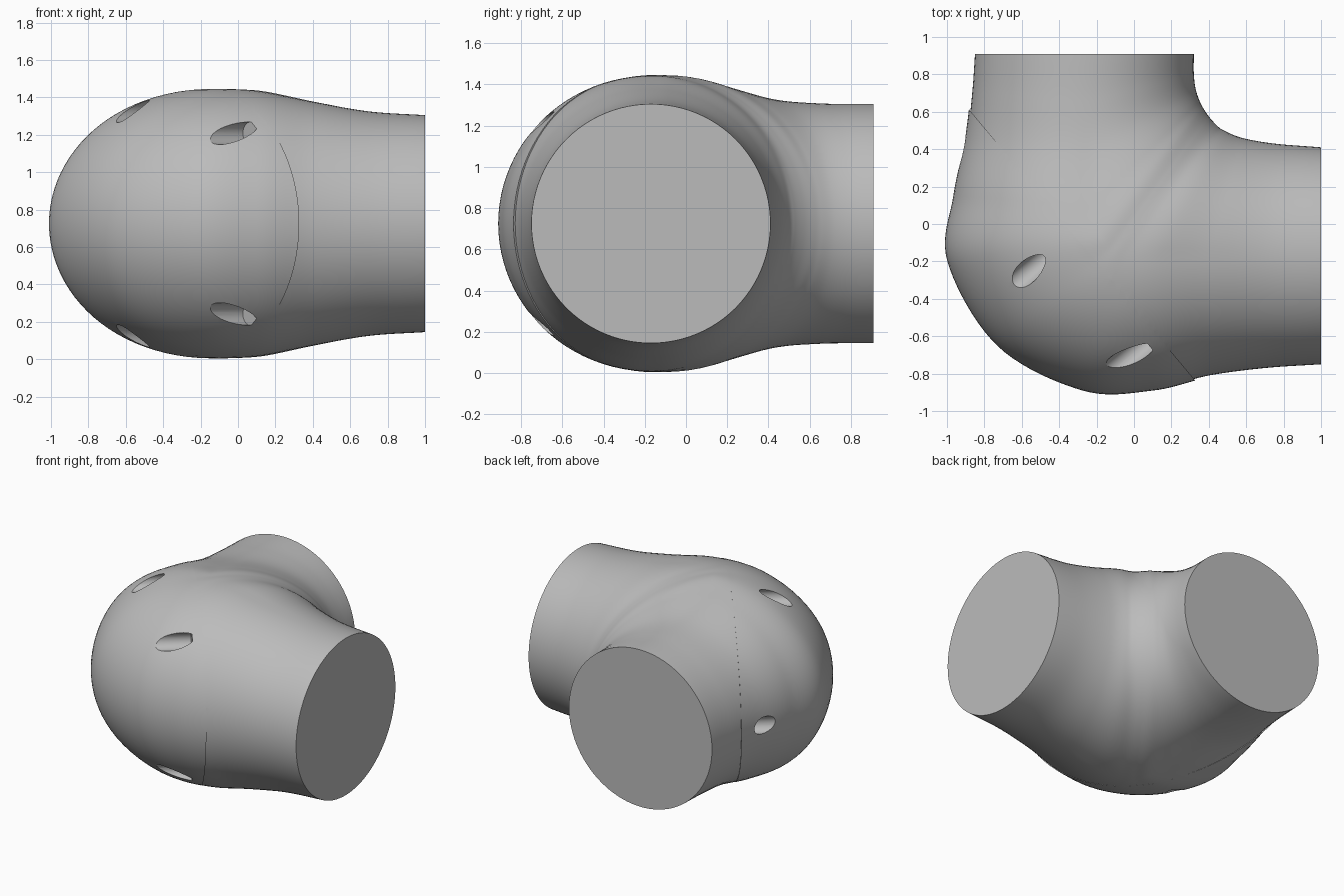
import bpy, bmesh, math
from mathutils import Vector, Matrix

if "Cube" in bpy.data.objects:
    bpy.data.objects.remove(bpy.data.objects["Cube"], do_unlink=True)

MID_Z = 0.725
SEAM = Vector((-0.275, -0.115, MID_Z))          # middle of the joint plane
OUT = Vector((-0.768, -0.641, 0)).normalized()  # joint plane normal, towards the cover
ACROSS = Vector((-OUT.y, OUT.x, 0)) * -1
if ACROSS.x < 0:
    ACROSS = -ACROSS

grey = bpy.data.materials.new("light_grey")
grey.use_nodes = True
grey.diffuse_color = (0.5, 0.5, 0.5, 1)
grey.node_tree.nodes["Principled BSDF"].inputs["Base Color"].default_value = (0.5, 0.5, 0.5, 1)

# Elbow sections: outer x, y, ridge x, y, inner x, y, half height
SECTIONS = [
    (1.0, -.75, 1.0, -.17, 1.0, .41, .58),
    (.7, -.77, .7, -.17, .75, .43, .60),
    (.4, -.81, .4, -.17, .58, .46, .652),
    (.1, -.88, .12, -.17, .48, .50, .708),
    (-.27, -.88, -.06, -.16, .44, .53, .72),
    (-.72, -.645, -.12, -.13, .40, .575, .72),
    (-.985, -.2, -.18, -.06, .37, .62, .715),
    (-.955, .15, -.23, .1, .35, .66, .675),
    (-.895, .45, -.25, .4, .33, .72, .605),
    (-.865, .7, -.265, .65, .32, .8, .583),
    (-.85, .91, -.265, .91, .32, .91, .58),
]


def smooth_path(rows, steps):
    """Catmull-Rom interpolation of the section rows."""
    rows = [Vector(r) for r in rows]
    padded = [2 * rows[0] - rows[1]] + rows + [2 * rows[-1] - rows[-2]]
    result = []
    for a, b, c, d in zip(padded, padded[1:], padded[2:], padded[3:]):
        for i in range(steps):
            t = i / steps
            result.append(b + (c - a) * (t / 2) + (2 * a - 5 * b + 4 * c - d) * (t * t / 2)
                          + (3 * b - a - 3 * c + d) * (t ** 3 / 2))
    return result + [rows[-1]]


def elbow_part(name, keep_cover, swell, around=96):
    """Loft the elbow, then keep one side of the joint plane."""
    bm = bmesh.new()
    rings = []
    for s in smooth_path(SECTIONS, 10):
        outer, ridge, inner = (Vector((s[i], s[i + 1], 0)) for i in (0, 2, 4))
        ring = []
        for k in range(around):
            a = 2 * math.pi * k / around
            side = (outer - ridge) * swell if math.cos(a) > 0 else inner - ridge
            p = ridge + side * abs(math.cos(a))
            p.z = MID_Z + s[6] * math.sin(a)
            ring.append(bm.verts.new(p))
        rings.append(ring)
    for r, q in zip(rings, rings[1:]):
        for k in range(around):
            n = (k + 1) % around
            bm.faces.new((r[k], r[n], q[n], q[k]))
    bm.faces.new(rings[0])
    bm.faces.new(rings[-1])
    cut = bmesh.ops.bisect_plane(
        bm, geom=bm.verts[:] + bm.edges[:] + bm.faces[:], plane_co=SEAM, plane_no=OUT,
        clear_inner=keep_cover, clear_outer=not keep_cover)
    rim = [e for e in cut["geom_cut"] if isinstance(e, bmesh.types.BMEdge)]
    bmesh.ops.contextual_create(bm, geom=rim)
    bmesh.ops.recalc_face_normals(bm, faces=bm.faces)
    return make_object(name, bm)


def make_object(name, bm):
    mesh = bpy.data.meshes.new(name)
    bm.to_mesh(mesh)
    bm.free()
    mesh.materials.append(grey)
    obj = bpy.data.objects.new(name, mesh)
    bpy.context.collection.objects.link(obj)
    return obj


def activate(obj):
    bpy.ops.object.select_all(action="DESELECT")
    obj.select_set(True)
    bpy.context.view_layer.objects.active = obj


body = elbow_part("elbow_body", False, 1.0)
cover = elbow_part("domed_cover", True, 1.015)

# Five screw holes bored into the cover, square to the joint plane
bm = bmesh.new()
turn = OUT.to_track_quat("Z", "Y").to_matrix().to_4x4()
DEPTH = 1.2
for u, z in ((-.8, 0), (-.08, .6), (-.08, -.6), (.614, .483), (.614, -.483)):
    centre = SEAM + ACROSS * u + Vector((0, 0, z)) + OUT * (0.07 + DEPTH / 2)
    bmesh.ops.create_cone(bm, cap_ends=True, segments=40, radius1=.06, radius2=.06,
                          depth=DEPTH, matrix=Matrix.Translation(centre) @ turn)
cutter = make_object("screw_hole_cutter", bm)
cutter.hide_render = True

bore = cover.modifiers.new("screw_holes", "BOOLEAN")
bore.operation = "DIFFERENCE"
bore.solver = "EXACT"
bore.object = cutter
activate(cover)
bpy.ops.object.modifier_apply(modifier=bore.name)
bpy.data.objects.remove(cutter, do_unlink=True)

for part in (body, cover):
    activate(part)
    bpy.ops.object.shade_smooth_by_angle(angle=math.radians(30))
